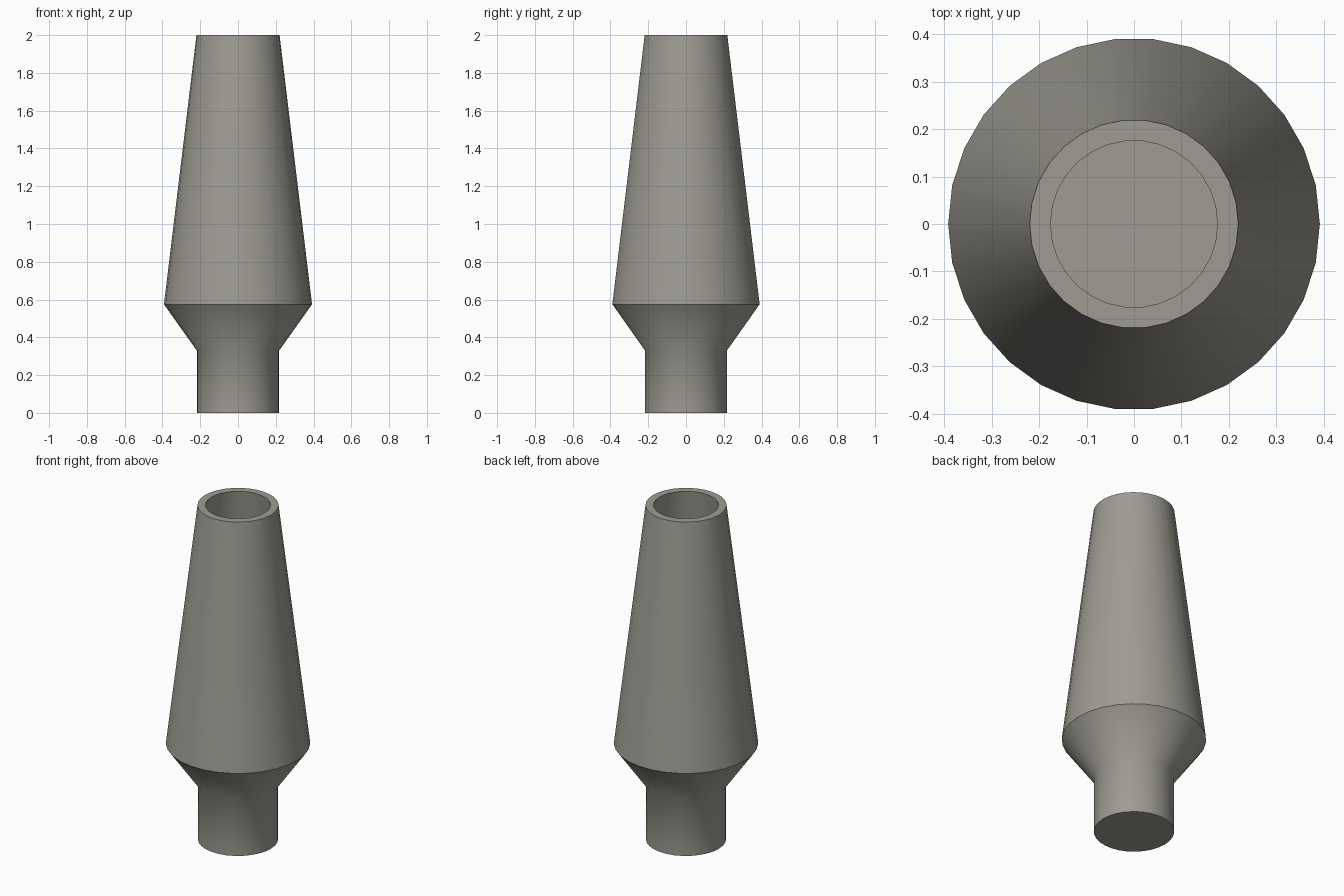
import bpy, bmesh, math

if "Cube" in bpy.data.objects:
    bpy.data.objects.remove(bpy.data.objects["Cube"])

SIDES = 30

# Warm grey for the whole vessel
grey = bpy.data.materials.new("warm_grey")
grey.diffuse_color = (0.34, 0.33, 0.29, 1)
grey.use_nodes = True
grey.node_tree.nodes["Principled BSDF"].inputs["Base Color"].default_value = grey.diffuse_color


def lathe(name, profile, material):
    """Spin a list of (radius, height) points around z and cap both ends."""
    bm = bmesh.new()
    rings = []
    for r, z in profile:
        rings.append([bm.verts.new((r * math.cos(2 * math.pi * i / SIDES),
                                    r * math.sin(2 * math.pi * i / SIDES), z))
                      for i in range(SIDES)])
    for low, high in zip(rings, rings[1:]):
        for i in range(SIDES):
            j = (i + 1) % SIDES
            bm.faces.new((low[i], low[j], high[j], high[i]))
    bm.faces.new(rings[0][::-1])
    bm.faces.new(rings[-1])
    bmesh.ops.recalc_face_normals(bm, faces=bm.faces)
    mesh = bpy.data.meshes.new(name)
    bm.to_mesh(mesh)
    bm.free()
    mesh.materials.append(material)
    obj = bpy.data.objects.new(name, mesh)
    bpy.context.collection.objects.link(obj)
    return obj


# Outer wall up to the rim, then the inner wall down to the floor
vase = lathe("vase", [
    (0.218, 0.0), (0.218, 0.33), (0.392, 0.575), (0.22, 2.0),
    (0.176, 2.0), (0.348, 0.585), (0.176, 0.345), (0.176, 0.045),
], grey)

# Smooth round the body, keep the rim and base edges sharp
bpy.context.view_layer.objects.active = vase
vase.select_set(True)
bpy.ops.object.shade_smooth_by_angle(angle=math.radians(40))
